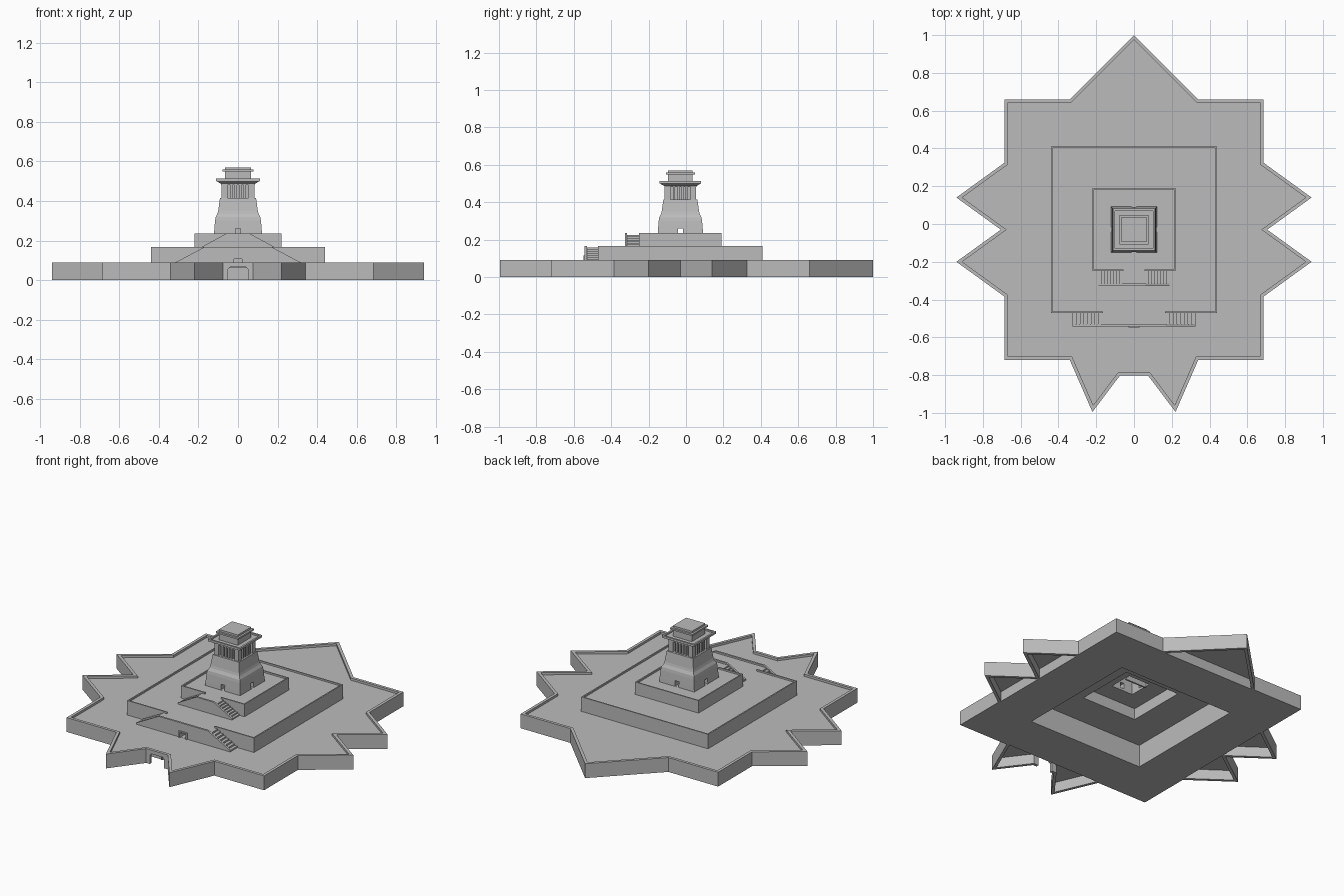
import bpy, bmesh
from mathutils import Vector

if "Cube" in bpy.data.objects:
    bpy.data.objects.remove(bpy.data.objects["Cube"])

stone = bpy.data.materials.new("grey_stone")
stone.diffuse_color = (0.5, 0.5, 0.5, 1)
stone.use_nodes = True
stone.node_tree.nodes["Principled BSDF"].inputs["Base Color"].default_value = stone.diffuse_color
CY = -0.03  # centre of the tower in y


def make(name, bm):
    bmesh.ops.recalc_face_normals(bm, faces=bm.faces)
    me = bpy.data.meshes.new(name)
    bm.to_mesh(me)
    bm.free()
    me.materials.append(stone)
    ob = bpy.data.objects.new(name, me)
    bpy.context.collection.objects.link(ob)
    return ob


def stack(name, loops):
    """Skin a list of equal-length 3D loops and cap both ends."""
    bm = bmesh.new()
    rows = [[bm.verts.new(p) for p in lp] for lp in loops]
    n = len(rows[0])
    for a, b in zip(rows, rows[1:]):
        for i in range(n):
            j = (i + 1) % n
            bm.faces.new((a[i], a[j], b[j], b[i]))
    bm.faces.new(rows[0])
    bm.faces.new(rows[-1])
    return make(name, bm)


def prism(name, pts, z0, z1):
    return stack(name, [[(x, y, z) for x, y in pts] for z in (z0, z1)])


def slab_y(name, pts, y0, y1):
    return stack(name, [[(x, y, z) for x, z in pts] for y in (y0, y1)])


def rect(x0, x1, y0, y1):
    return [(x0, y0), (x1, y0), (x1, y1), (x0, y1)]


def box(name, x0, x1, y0, y1, z0, z1):
    return prism(name, rect(x0, x1, y0, y1), z0, z1)


def ring(name, outer, inner, z0, z1):
    bm = bmesh.new()
    rows = [[bm.verts.new((x, y, z)) for x, y in p]
            for p, z in ((outer, z0), (outer, z1), (inner, z1), (inner, z0))]
    n = len(outer)
    for k in range(4):
        a, b = rows[k], rows[(k + 1) % 4]
        for i in range(n):
            j = (i + 1) % n
            bm.faces.new((a[i], a[j], b[j], b[i]))
    return make(name, bm)


def inset(pts, d):
    """Offset a clockwise outline inwards by d."""
    out, n = [], len(pts)
    for i in range(n):
        p0, p, p1 = (Vector(pts[k % n]) for k in (i - 1, i, i + 1))
        e0, e1 = (p - p0).normalized(), (p1 - p).normalized()
        n0, n1 = Vector((e0.y, -e0.x)), Vector((e1.y, -e1.x))
        out.append(tuple(p + (n0 + n1) * d / (1 + n0.dot(n1))))
    return out


def cut(obs, cutter):
    cutter.hide_render = True
    for ob in obs:
        m = ob.modifiers.new("cut", 'BOOLEAN')
        m.operation, m.solver, m.object = 'DIFFERENCE', 'EXACT', cutter
        bpy.context.view_layer.objects.active = ob
        bpy.ops.object.modifier_apply(modifier=m.name)
    bpy.data.objects.remove(cutter)


def sq_loft(name, prof):
    """Square tower piece from (half width, z) pairs."""
    return stack(name, [[(x, y, z) for x, y in rect(-h, h, CY - h, CY + h)] for h, z in prof])


# star-shaped fort wall
half = [(0.34, 0.66), (0.685, 0.66), (0.685, 0.325), (0.94, 0.14), (0.705, -0.03), (0.94, -0.20),
        (0.685, -0.385), (0.685, -0.72), (0.34, -0.72), (0.22, -0.995), (0.075, -0.803)]
star = [(0, 1.0)] + half + [(-x, y) for x, y in reversed(half)]
inner = inset(star, 0.018)
wall = ring("fort_wall", star, inner, 0, 0.09)
floor = prism("fort_floor", inset(star, 0.01), 0.062, 0.076)
bottom = box("fort_bottom", -0.68, 0.68, -0.715, 0.655, 0, 0.01)
ring("fort_inner_wall", rect(-0.68, 0.68, -0.715, 0.655),
     rect(-0.66, 0.66, -0.695, 0.635), 0.005, 0.065)

# gate in the front notch
gate = [(-0.05, -0.01), (0.05, -0.01), (0.05, 0.055), (0.04, 0.066), (-0.04, 0.066), (-0.05, 0.055)]
cut([wall], slab_y("gate_cutter", gate, -0.9, -0.74))
for s in (-1, 1):
    box("gate_door_post", *sorted((s * 0.022, s * 0.028)), -0.722, -0.714, 0, 0.03)
box("gate_door_lintel", -0.028, 0.028, -0.722, -0.714, 0.03, 0.036)


# terraces with parapets open at the front
def terrace(name, hx, y0, y1, z0, z1, gap):
    t, zf = 0.008, z1 - 0.01
    body = box(name, -hx, hx, y0, y1, z0, zf)
    out = [(-gap, y0), (-hx, y0), (-hx, y1), (hx, y1), (hx, y0), (gap, y0),
           (gap, y0 + t), (hx - t, y0 + t), (hx - t, y1 - t), (-hx + t, y1 - t),
           (-hx + t, y0 + t), (-gap, y0 + t)]
    prism(name + "_parapet", out, zf, z1)
    return body


low = terrace("lower_terrace", 0.44, -0.47, 0.41, 0.0, 0.167, 0.165)
up = terrace("upper_terrace", 0.22, -0.25, 0.19, 0.15, 0.235, 0.056)


# double stairs with a landing and a sloped front balustrade
def stairs(name, xo, xi, y0, y1, z0, z1, n=8):
    side = []
    for i in range(n):
        x, z = xo + (xi - xo) * i / n, z0 + (z1 - z0) * (i + 1) / n
        side += [(x, z - (z1 - z0) / n), (x, z)]
    pts = side + [(-x, z) for x, z in reversed(side)]
    st = slab_y(name, pts, y0, y1)
    r = 0.01
    b = [(xo, z0), (xo, z0 + r), (xi, z1 + r), (-xi, z1 + r), (-xo, z0 + r), (-xo, z0)]
    rail = slab_y(name + "_balustrade", b, y0 - 0.012, y0)
    return st, rail


s1 = stairs("lower_stairs", -0.325, -0.17, -0.53, -0.47, 0.075, 0.157)
stairs("upper_stairs", -0.187, -0.06, -0.315, -0.25, 0.156, 0.225)
cut(s1, box("door_cutter", -0.02, 0.02, -0.6, -0.50, 0.077, 0.108))
for s in (-1, 1):
    box("stair_door_post", *sorted((s * 0.02, s * 0.03)), -0.549, -0.54, 0.075, 0.112)
box("stair_door_lintel", -0.03, 0.03, -0.549, -0.54, 0.108, 0.116)

# tower: flared base
tower = sq_loft("tower_base", [(0.122, 0.22), (0.12, 0.25), (0.116, 0.30), (0.113, 0.318),
                               (0.104, 0.335), (0.1, 0.35), (0.091, 0.415)])

# hollow undersides
cut([bottom, floor, low], box("hollow_cutter_a", -0.4, 0.4, -0.43, 0.37, -0.1, 0.14))
cut([low, up], box("hollow_cutter_b", -0.19, 0.19, -0.22, 0.16, -0.1, 0.21))
cut([up, tower], box("hollow_cutter_c", -0.075, 0.075, CY - 0.075, CY + 0.075, -0.1, 0.39))
box("tower_inner_wall", -0.074, 0.074, CY + 0.04, CY + 0.05, 0.2, 0.39)

# doors on all four sides
cut([tower], box("door_cutter_x", -0.2, 0.2, CY - 0.013, CY + 0.013, 0.2255, 0.26))
cut([tower], box("door_cutter_y", -0.013, 0.013, CY - 0.2, CY + 0.2, 0.2255, 0.26))

# open gallery: recessed core, corner piers and pillars
sq_loft("gallery_core", [(0.058, 0.41), (0.058, 0.495)])
for sx in (-1, 1):
    for sy in (-1, 1):
        cx, cy = sx * 0.069, CY + sy * 0.069
        box("gallery_corner_pier", cx - 0.015, cx + 0.015, cy - 0.015, cy + 0.015, 0.414, 0.492)
for s in (-1, 1):
    for k in (-0.033, -0.011, 0.011, 0.033):
        w = 0.0055
        box("gallery_pillar", k - w, k + w, CY + s * 0.073 - 0.008, CY + s * 0.073 + 0.008, 0.414, 0.485)
        box("gallery_pillar_side", s * 0.073 - 0.008, s * 0.073 + 0.008, CY + k - w, CY + k + w, 0.414, 0.485)
sq_loft("gallery_lintel", [(0.085, 0.48), (0.085, 0.494)])

# cornice balcony and its parapet
sq_loft("cornice", [(0.088, 0.488), (0.108, 0.499), (0.108, 0.505)])
ring("cornice_parapet", rect(-0.111, 0.111, CY - 0.111, CY + 0.111),
     rect(-0.1, 0.1, CY - 0.1, CY + 0.1), 0.501, 0.514)

# top block with a projecting band
sq_loft("top_block", [(0.066, 0.5), (0.066, 0.548), (0.078, 0.548), (0.078, 0.558),
                      (0.066, 0.558), (0.066, 0.57)])
